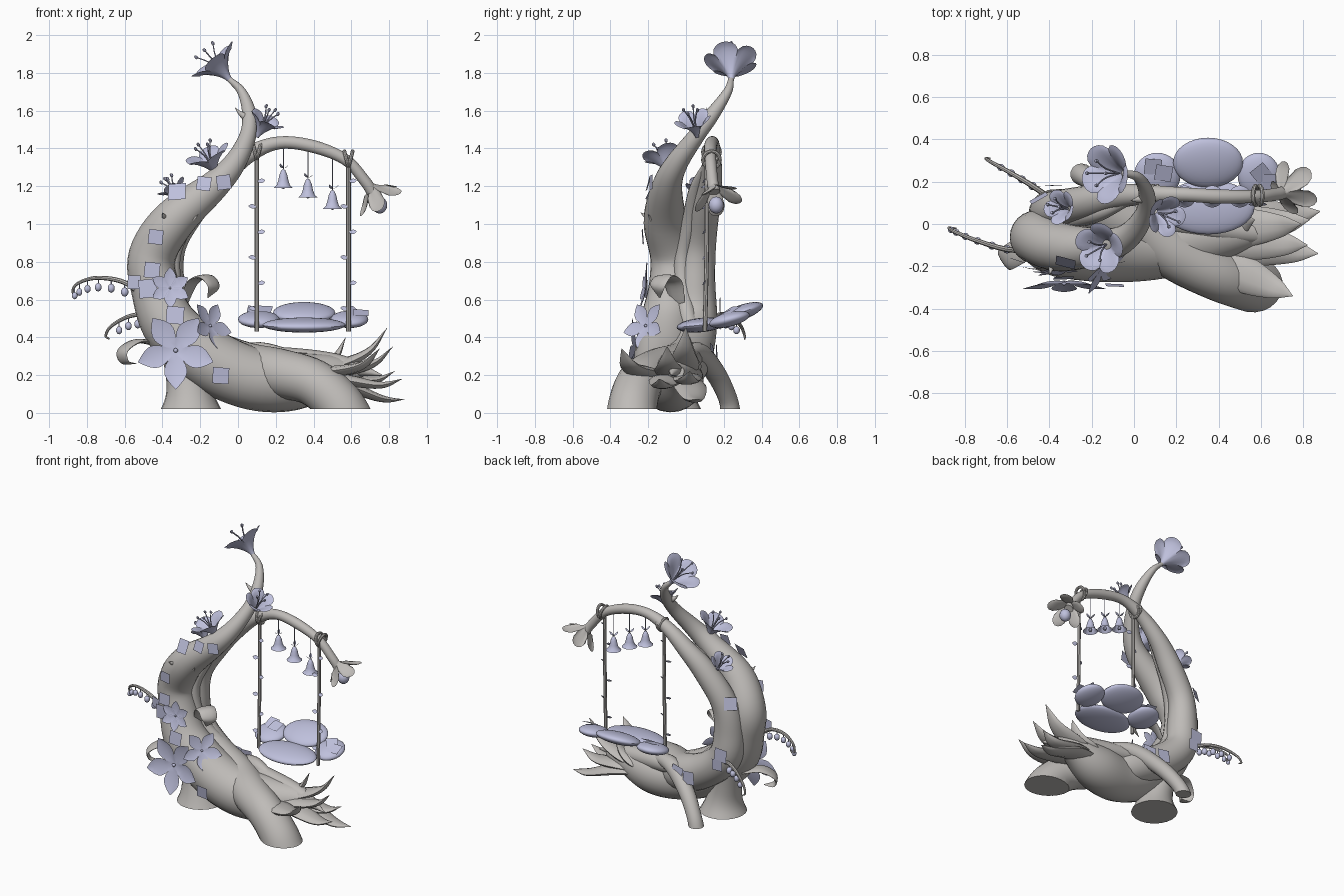
import bpy, bmesh, math, random
from mathutils import Vector, Matrix
from mathutils.bvhtree import BVHTree

random.seed(4)
if "Cube" in bpy.data.objects:
    bpy.data.objects.remove(bpy.data.objects["Cube"])


def material(name, rgb):
    m = bpy.data.materials.new(name)
    m.use_nodes = True
    m.diffuse_color = (*rgb, 1)
    m.node_tree.nodes["Principled BSDF"].inputs["Base Color"].default_value = (*rgb, 1)
    return m


BARK = material("warm_grey_bark", (0.52, 0.5, 0.48))
BLOOM = material("pale_lavender", (0.52, 0.53, 0.72))
made = []


def finish(name, bm, mat, matrix=None):
    """Turn a bmesh into a named, coloured object."""
    bmesh.ops.remove_doubles(bm, verts=bm.verts, dist=0.0002)
    bmesh.ops.recalc_face_normals(bm, faces=bm.faces)
    if matrix:
        bm.transform(matrix)
    mesh = bpy.data.meshes.new(name)
    bm.to_mesh(mesh)
    bm.free()
    mesh.materials.append(mat)
    ob = bpy.data.objects.new(name, mesh)
    bpy.context.scene.collection.objects.link(ob)
    made.append(ob)
    return ob


def frame(loc, direction):
    quat = Vector(direction).to_track_quat('Z', 'Y')
    return Matrix.Translation(loc) @ quat.to_matrix().to_4x4()


def spline(pts, steps):
    """Smooth path through (x, y, z, radius) points."""
    p = [Vector(q) for q in pts]
    p = [p[0] * 2 - p[1]] + p + [p[-1] * 2 - p[-2]]
    out = []
    for a, b, c, d in zip(p, p[1:], p[2:], p[3:]):
        for i in range(steps):
            t = i / steps
            out.append((b * 2 + (c - a) * t + (a * 2 - b * 5 + c * 4 - d) * t * t
                        + (b * 3 - a - c * 3 + d) * t ** 3) / 2)
    return out + [p[-2]]


def skin(bm, rings):
    for lo, hi in zip(rings, rings[1:]):
        for k in range(len(lo)):
            j = (k + 1) % len(lo)
            bm.faces.new((lo[k], lo[j], hi[j], hi[k]))


def add_tube(bm, pts, sides=10, flat=1.0, steps=6):
    path = spline(pts, steps)
    centres = [q.to_3d() for q in path]
    rings, n = [], None
    for i, c in enumerate(centres):
        t = (centres[min(i + 1, len(path) - 1)] - centres[max(i - 1, 0)]).normalized()
        if n is None:
            n = t.cross(Vector((0, 0, 1)))
            if n.length < 0.1:
                n = Vector((1, 0, 0))
        n = (n - t * n.dot(t)).normalized()
        b, r = t.cross(n), max(path[i].w, 0.001)
        rings.append([bm.verts.new(c + (n * math.cos(k * math.tau / sides)
                      + b * flat * math.sin(k * math.tau / sides)) * r) for k in range(sides)])
    skin(bm, rings)
    bm.faces.new(rings[0])
    bm.faces.new(rings[-1])


def tube(name, pts, mat=BARK, cut=False, **kw):
    bm = bmesh.new()
    add_tube(bm, pts, **kw)
    if cut:  # flat sole where a root meets the ground
        bmesh.ops.bisect_plane(bm, geom=bm.verts[:] + bm.edges[:] + bm.faces[:],
                               plane_co=(0, 0, 0.02), plane_no=(0, 0, 1), clear_inner=True)
        bmesh.ops.holes_fill(bm, edges=[e for e in bm.edges if e.is_boundary])
    return finish(name, bm, mat)


def add_ball(bm, loc, size, tilt=0.0, seg=16):
    m = Matrix.Translation(loc) @ Matrix.Rotation(tilt, 4, 'X') @ Matrix.Diagonal((*size, 1))
    bmesh.ops.create_uvsphere(bm, u_segments=seg, v_segments=seg // 2, radius=1, matrix=m)


def add_petal(bm, length, width, cup, angle, lift=0.0, rows=8):
    spin, grid = Matrix.Rotation(angle, 3, 'Z'), []
    for i in range(rows + 1):
        t = i / rows
        w = width * math.sin(math.pi * t ** 1.1)
        grid.append([bm.verts.new(spin @ Vector((length * t, u * w, lift + cup * t * t + abs(u) * w * 0.25)))
                     for u in (-1, 0, 1)])
    for lo, hi in zip(grid, grid[1:]):
        for k in range(2):
            bm.faces.new((lo[k], lo[k + 1], hi[k + 1], hi[k]))


def star_flower(name, loc, direction, size, petals):
    bm = bmesh.new()
    for k in range(petals):
        add_petal(bm, size, size * 0.29, size * 0.15, k * math.tau / petals - math.pi / 2)
    add_ball(bm, (0, 0, size * 0.04), [size * 0.06] * 3, seg=10)
    finish(name, bm, BLOOM, frame(loc, direction))


def trumpet(name, loc, direction, length, radius, mat=BLOOM, stamens=4, notch=0.2):
    """Lobed trumpet blossom with knobbed stamens."""
    bm, sides, rings = bmesh.new(), 40, []
    for i in range(11):
        t, ring = i / 10, []
        for k in range(sides):
            a = k * math.tau / sides
            lobe = abs(math.cos(a * 2.5)) ** 0.6
            r = radius * (0.1 + 0.9 * t ** 1.5) * (1 - notch * t ** 3 * (1 - lobe))
            z = length * (t - 0.15 * t ** 6) * (1 - notch * t * (1 - lobe))
            ring.append(bm.verts.new((r * math.cos(a), r * math.sin(a), z)))
        rings.append(ring)
    skin(bm, rings)
    for k in range(stamens):
        a = k * math.tau / stamens
        x, y = math.cos(a) * radius, math.sin(a) * radius
        tip = (x * 0.4, y * 0.4, length * 1.2)
        add_tube(bm, [(0, 0, length * 0.2, 0.004), (x * 0.15, y * 0.15, length * 0.8, 0.004),
                      (*tip, 0.003)], sides=6, steps=3)
        add_ball(bm, tip, (0.009, 0.009, 0.012), seg=8)
    finish(name, bm, mat, frame(loc, direction))


def card(name, loc, direction, size):
    bm = bmesh.new()
    bmesh.ops.create_grid(bm, x_segments=1, y_segments=1, size=size / 2)
    finish(name, bm, BLOOM, frame(loc, direction) @ Matrix.Rotation(random.uniform(-0.15, 0.15), 4, 'Z'))


# Front trunk: log end, sweeping bow, hooked tip
front = tube("front_trunk", [
    (.66, -.04, .22, .03), (.5, -.04, .21, .1), (.3, -.06, .17, .155), (.08, -.1, .18, .165),
    (-.15, -.11, .28, .165), (-.35, -.1, .45, .15), (-.435, -.07, .65, .13), (-.455, -.065, .83, .125),
    (-.34, -.11, 1.02, .115), (-.13, -.1, 1.2, .08), (-.02, -.05, 1.32, .06), (.05, .05, 1.46, .045),
    (.06, .14, 1.58, .038), (.02, .22, 1.7, .024), (-.05, .24, 1.77, .014)], sides=24)
# Rear trunk: front foot, crossing over the log, bow and swing arch
rear = tube("rear_trunk", [
    (.6, -.29, -.08, .14), (.53, -.28, .05, .13), (.4, -.24, .16, .125), (.22, -.15, .21, .13), (.02, -.02, .25, .13),
    (-.2, .03, .35, .12), (-.36, .05, .5, .115), (-.39, .05, .7, .105), (-.36, .07, .9, .09), (-.23, .1, 1.1, .08),
    (-.1, .13, 1.24, .062), (.06, .14, 1.37, .045), (.22, .14, 1.43, .034), (.4, .13, 1.41, .034),
    (.57, .13, 1.34, .03), (.67, .14, 1.23, .03), (.71, .15, 1.17, .03)], cut=True, sides=24)
# Side roots and ridges
tube("wide_root", [(-.35, -.05, .5, .1), (-.29, -.07, .25, .1), (-.26, -.08, .1, .125), (-.25, -.08, -.04, .19)],
     cut=True, sides=20)
tube("rear_root", [(.3, -.02, .3, .03), (.08, .06, .32, .055), (-.1, .15, .22, .055), (-.22, .22, .08, .05),
     (-.26, .24, -.03, .055)], cut=True, sides=14)
tube("log_ridge", [(.0, .05, .3, .05), (.28, .0, .28, .065), (.55, -.04, .25, .055), (.76, -.08, .2, .004)], sides=12)
tube("trunk_ridge", [(-.1, .06, .36, .04), (-.3, 0, .55, .05), (-.35, -.02, .8, .045), (-.28, .02, 1.0, .045),
     (-.16, .05, 1.18, .035), (-.04, .1, 1.3, .02)], sides=12)

# Pointed leaves fanning from the log end
leaf_tips = [(.57, .02, .4), (.79, .0, .45), (.82, -.1, .35), (.87, -.14, .18), (.88, .06, .07),
             (.75, -.34, .34), (.83, .02, .22)]
for i, (x, y, z) in enumerate(leaf_tips):
    tube(f"log_leaf_{i}", [(.28, -.05 + y * .2, .18, .06), (.28 + (x - .28) * .45, y * .6 - .02, .13 + z * .25, .09),
         (.28 + (x - .28) * .8, y * .85 - .01, z * .65 + .03, .055), (x, y, z, .002)], flat=.35)

# Curled leaves and thorns
tube("curled_leaf_inner", [(-.29, -.04, .57, .04), (-.24, -.07, .69, .06), (-.17, -.12, .72, .06),
     (-.13, -.15, .67, .05), (-.16, -.14, .61, .005)], flat=.2)
tube("curled_leaf_outer", [(-.42, -.06, .36, .05), (-.53, -.12, .38, .06), (-.61, -.17, .33, .055),
     (-.6, -.17, .27, .04), (-.54, -.14, .26, .005)], flat=.2)
thorns = [((-.29, -.15, .99), (.08, -.05, .05)), ((.05, .12, 1.56), (-.065, -.01, .045)), ((-.38, -.17, 1.03), (-.02, -.07, .02))]
for i, (base, d) in enumerate(thorns):
    b, d = Vector(base), Vector(d)
    tube(f"thorn_{i}", [(*b, .025), (*(b + d * .6), .012), (*(b + d + Vector((0, 0, .01))), .001)])

# Curling sprigs with hanging berries
sprigs = [[(-.48, -.12, .6, .014), (-.6, -.12, .69, .013), (-.74, -.08, .715, .011), (-.84, -.04, .69, .009),
           (-.875, -.02, .65, .007), (-.86, -.02, .62, .006), (-.84, -.02, .64, .004)],
          [(-.38, .11, .48, .014), (-.48, .18, .52, .013), (-.58, .24, .51, .011), (-.67, .29, .46, .009),
           (-.7, .31, .41, .007), (-.68, .31, .39, .004)]]
for i, pts in enumerate(sprigs):
    tube(f"sprig_{i}", pts, sides=8)
    bm = bmesh.new()
    for q in spline(pts, 2)[2:-5]:
        size = .008 + q.w
        add_ball(bm, (q.x, q.y, q.z - .05), (size, size, size * 1.2), seg=10)
        add_tube(bm, [(q.x, q.y, q.z, .003), (q.x, q.y, q.z - .04, .003)], sides=5, steps=1)
    finish(f"berries_{i}", bm, BLOOM)

# Blossoms
trumpet("crown_blossom", (-.045, .24, 1.765), (-.65, 0, .76), .17, .145)
trumpet("upper_blossom", (-.12, -.09, 1.27), (-.35, -.2, .8), .14, .125)
trumpet("arch_blossom", (.1, .06, 1.46), (.45, -.2, .8), .14, .1)
trumpet("side_blossom", (-.3, .07, 1.12), (-.5, .1, .75), .12, .085)
trumpet("arch_end_flare", (.69, .14, 1.22), (.5, .25, -.75), .15, .135, BARK, 0, .55)
bm = bmesh.new()
add_ball(bm, (.75, .16, 1.1), (.04, .04, .045))
finish("arch_end_bud", bm, BLOOM)
star_flower("large_star_flower", (-.33, -.27, .33), (0, -1, .1), .21, 5)
star_flower("small_star_flower", (-.36, -.21, .66), (.1, -1, .15), .11, 6)
star_flower("inner_star_flower", (-.15, -.21, .46), (.65, -.6, .3), .14, 5)

# Flat square leaves laid just over the bark
bark_verts, bark_faces = [], []
for trunk in (front, rear):
    start = len(bark_verts)
    bark_verts += [v.co.copy() for v in trunk.data.vertices]
    bark_faces += [[start + k for k in p.vertices] for p in trunk.data.polygons]
bark = BVHTree.FromPolygons(bark_verts, bark_faces)
squares = [(-.46, -.3, .93), (-.45, -.3, .76), (-.57, -.2, .69), (-.49, -.25, .66), (-.33, -.3, .53),
           (-.1, -.35, .18), (-.18, -.25, 1.23), (-.07, -.2, 1.22), (-.34, -.2, 1.2),
           (-.43, .25, .56), (-.4, .25, .47), (-.12, .25, .32), (0, .22, .34), (-.5, .15, .95)]
for i, loc in enumerate(squares):
    hit, normal = bark.find_nearest(Vector(loc))[:2]
    facing = normal + Vector((0, math.copysign(1.0, loc[1]), 0))
    card(f"square_leaf_{i}", hit + normal * .02, facing, random.uniform(.07, .1))

# Swing ropes, knots and tiny rope leaves
for side, x, top in (("right", .1, 1.38), ("left", .585, 1.34)):
    tube(f"{side}_rope", [(x, .11, top, .012), (x, .11, .9, .012), (x, .1, .43, .012)], sides=8)
    bm = bmesh.new()
    for k in (-1, 1):
        turn = []
        for j in range(13):
            a = j * math.tau / 12
            turn.append((x + k * (.01 + .012 * math.sin(a)), .135 + .045 * math.cos(a), top + .045 * math.sin(a), .01))
        add_tube(bm, turn, sides=8, steps=2)
    finish(f"{side}_knot", bm, BARK)
    for k in range(6):
        bm = bmesh.new()
        add_petal(bm, .045, .014, .01, 0 if k % 2 else math.pi)
        finish(f"{side}_rope_leaf_{k}", bm, BLOOM, frame((x, .1, .55 + k * .135), (0, -.8, .5)))

# Hanging bells
for i, (x, z) in enumerate([(.24, 1.19), (.37, 1.14), (.5, 1.08)]):
    bm = bmesh.new()
    add_tube(bm, [(0, 0, .1, .0025), (0, 0, 1.4 - z, .0025)], sides=6, steps=1)
    profile = [(.052, 0), (.036, .014), (.027, .04), (.021, .07), (.01, .095), (.001, .1)]
    verts = [bm.verts.new((r, 0, h)) for r, h in profile]
    edges = [bm.edges.new(pair) for pair in zip(verts, verts[1:])]
    bmesh.ops.spin(bm, geom=verts + edges, cent=(0, 0, 0), axis=(0, 0, 1), angle=math.tau, steps=20)
    add_ball(bm, (0, 0, .01), (.012, .012, .016), seg=8)
    for v in range(3):
        add_petal(bm, .035, .01, .025, v * math.tau / 3, lift=.105)
    finish(f"bell_{i}", bm, BLOOM, Matrix.Translation((x, .13, z)))

# Swing seat of padded petals
seat = [("seat", (.35, .08, .465), (.22, .13, .038), .1), ("seat_back_petal", (.35, .29, .53), (.165, .125, .04), .35),
        ("seat_right_petal", (.11, .23, .495), (.11, .11, .038), .25), ("seat_left_petal", (.59, .23, .495), (.1, .11, .038), .25)]
for name, loc, size, tilt in seat:
    bm = bmesh.new()
    add_ball(bm, loc, size, tilt, seg=32)
    finish(name, bm, BLOOM)
for i, loc in enumerate([(.09, .27, .55), (.14, .24, .55), (.6, .24, .545), (.65, .2, .53)]):
    card(f"seat_square_{i}", loc, (random.uniform(-.3, .3), -.4, .9), .08)

# Smooth shading that keeps sharp edges
bpy.ops.object.select_all(action='DESELECT')
for ob in made:
    ob.select_set(True)
bpy.context.view_layer.objects.active = made[0]
bpy.ops.object.shade_smooth_by_angle(angle=math.radians(40))
